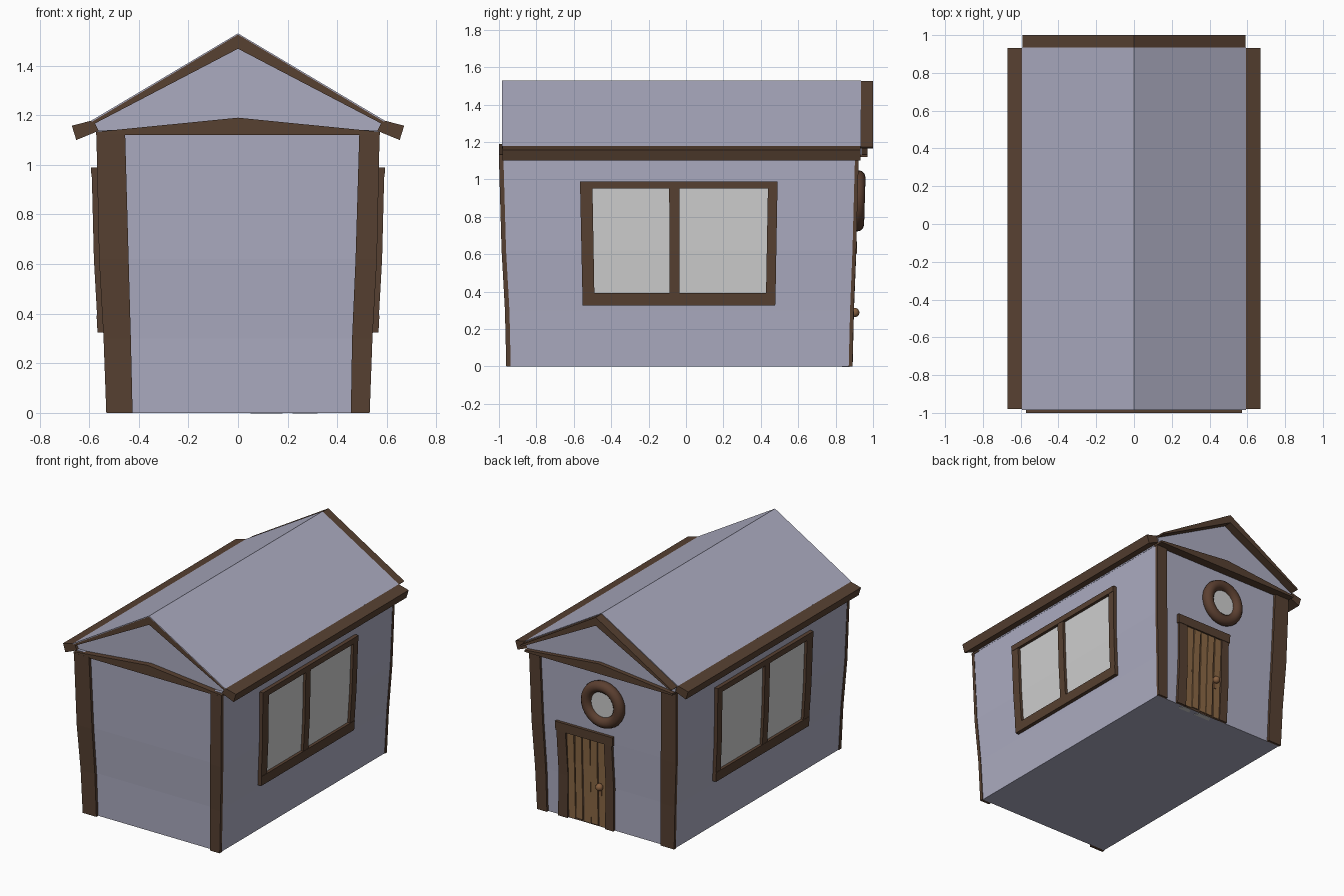
import bpy, bmesh, math, random
from mathutils import Matrix

if "Cube" in bpy.data.objects:
    bpy.data.objects.remove(bpy.data.objects["Cube"])

random.seed(4)


def material(name, rgb):
    m = bpy.data.materials.new(name)
    m.diffuse_color = (*rgb, 1)
    m.use_nodes = True
    m.node_tree.nodes["Principled BSDF"].inputs["Base Color"].default_value = m.diffuse_color
    return m


WALL = material("lavender_plaster", (0.41, 0.41, 0.53))
BEAM = material("dark_brown_timber", (0.095, 0.052, 0.031))
RING = material("reddish_brown_wood", (0.105, 0.05, 0.03))
DOOR = material("light_door_wood", (0.26, 0.14, 0.06))
KNOB = material("bronze_knob", (0.24, 0.115, 0.05))
GLASS = material("pale_glass", (0.62, 0.62, 0.62))


def finish(name, bm, mat, smooth=False):
    bmesh.ops.recalc_face_normals(bm, faces=bm.faces[:])
    me = bpy.data.meshes.new(name)
    bm.to_mesh(me)
    bm.free()
    me.materials.append(mat)
    for p in me.polygons:
        p.use_smooth = smooth
    ob = bpy.data.objects.new(name, me)
    bpy.context.collection.objects.link(ob)
    return ob


def loft(name, rings, mat):
    """Closed solid through a list of equal-length point rings."""
    bm = bmesh.new()
    vs = [[bm.verts.new(p) for p in r] for r in rings]
    n = len(vs[0])
    for a, b in zip(vs, vs[1:]):
        for i in range(n):
            bm.faces.new((a[i], a[(i + 1) % n], b[(i + 1) % n], b[i]))
    bm.faces.new(vs[0])
    bm.faces.new(vs[-1])
    return finish(name, bm, mat)


def prism(name, profile, y0, y1, mat):
    """Front-view (x, z) outline swept along y."""
    return loft(name, [[(x, y, z) for x, z in profile] for y in (y0, y1)], mat)


# Leaning wall outline: height, half width, front y, back y
LEVELS = [(0, .526, -.940, .873), (.3, .538, -.947, .880),
          (.62, .556, -.965, .893), (1.14, .569, -.980, .907)]


def wall_at(z, col):
    for a, b in zip(LEVELS, LEVELS[1:]):
        if z <= b[0]:
            break
    t = (z - a[0]) / (b[0] - a[0])
    return a[col] + t * (b[col] - a[col])


# Maps from (along wall, height, distance out of wall) to space
def right(a, z, d): return (wall_at(z, 1) + d, a, z)
def left(a, z, d): return (-wall_at(z, 1) - d, a, z)
def front(a, z, d): return (a, wall_at(z, 2) - d, z)
def back(a, z, d): return (a, wall_at(z, 3) + d, z)


def slab(name, side, levels, d0, d1, mat):
    """Plank on a wall; levels are (height, start, end)."""
    return loft(name, [[side(a0, z, d0), side(a1, z, d0), side(a1, z, d1), side(a0, z, d1)]
                       for z, a0, a1 in levels], mat)


# House body
loft("walls", [[(-w, f, z), (w, f, z), (w, b, z), (-w, b, z)] for z, w, f, b in LEVELS], WALL)

# Corner beams, one side wider than the other
for label, side, thick in (("front", front, .021), ("back", back, .017)):
    slab(label + "_left_beam", side, [(0, -.531, -.425), (.3, -.542, -.432),
         (.62, -.560, -.441), (1.125, -.571, -.455)], -.003, thick, BEAM)
    slab(label + "_right_beam", side, [(0, .455, .531), (.3, .460, .542),
         (.62, .474, .560), (1.125, .489, .571)], -.003, thick, BEAM)

# Gable, roof sheet and timber below it
prism("gable", [(-.57, 1.125), (.57, 1.125), (.583, 1.172), (0, 1.472), (-.583, 1.172)],
      -.96, .94, WALL)
prism("roof_sheet", [(-.592, 1.178), (0, 1.53), (.592, 1.178), (.588, 1.174), (0, 1.525),
                     (-.588, 1.174)], -.985, .935, WALL)
chevron = [(-.589, 1.174), (0, 1.526), (.589, 1.174), (.58, 1.165), (0, 1.468), (-.58, 1.165)]
prism("roof_timber", chevron, -.984, .935, BEAM)
prism("back_gable_trim", chevron, .935, 1.0, BEAM)

# Low triangular tie beams under each gable
tie = [(-.573, 1.12), (.573, 1.12), (.573, 1.133), (0, 1.19), (-.573, 1.133)]
prism("front_tie_beam", tie, -1.0, -.93, BEAM)
prism("back_tie_beam", tie, .89, .97, BEAM)

# Eaves boards
for label, s in (("left", -1), ("right", 1)):
    prism(label + "_eaves_board", [(s * .583, 1.18), (s * .67, 1.158), (s * .652, 1.10),
                                   (s * .562, 1.137)], -.98, .933, BEAM)

# Side windows
for label, side in (("left", left), ("right", right)):
    n = label + "_window_"
    slab(n + "glass", side, [(.36, -.52, .45), (.62, -.52, .45), (.97, -.53, .46)], 0, .006, GLASS)
    slab(n + "sill", side, [(.325, -.552, .477), (.392, -.554, .479)], -.005, .027, BEAM)
    slab(n + "head", side, [(.95, -.566, .489), (.99, -.567, .490)], -.005, .027, BEAM)
    for part, lv in (("front_post", [(.392, -.554, -.490), (.62, -.559, -.494), (.95, -.566, -.500)]),
                     ("back_post", [(.392, .428, .479), (.62, .432, .483), (.95, .438, .489)]),
                     ("mullion", [(.392, -.088, -.034), (.62, -.088, -.034), (.95, -.090, -.036)])):
        slab(n + part, side, lv, -.005, .025, BEAM)

# Door: backing, uneven planks and frame
slab("door_backing", back, [(0, -.01, .30), (.3, -.01, .30), (.62, -.01, .30)], 0, .003, BEAM)
pitch = .296 / 5
for i in range(5):
    x0 = -.003 + i * pitch
    lv = []
    for z in (.004 + random.uniform(0, .012), .2, .42, .615):
        w = random.uniform(-.004, .004)
        lv.append((z, x0 + .004 + w, x0 + pitch - .004 + w))
    slab(f"door_plank_{i + 1}", back, lv, 0, .009 + .002 * (i % 2), DOOR)
slab("door_jamb_left", back, [(0, -.060, .004), (.3, -.068, -.006), (.62, -.060, .0)], -.003, .018, BEAM)
slab("door_jamb_right", back, [(0, .295, .368), (.3, .286, .358), (.62, .298, .368)], -.003, .018, BEAM)
slab("door_lintel", back, [(.605, -.068, .373), (.668, -.070, .376)], -.003, .021, BEAM)

# Door knob and its small plate
slab("knob_plate", back, [(.225, .03, .052), (.31, .03, .052)], .008, .014, KNOB)
bm = bmesh.new()
bmesh.ops.create_uvsphere(bm, u_segments=16, v_segments=10, radius=.025,
                          matrix=Matrix.Translation((.04, .902, .288)))
finish("door_knob", bm, KNOB, True)

# Round window: ring and glass, leaning with the wall
lean = Matrix.Translation((0, .918, .885)) @ Matrix.Rotation(-math.pi / 2 - .03, 4, 'X')
bm = bmesh.new()
N, M = 32, 12
grid = [[bm.verts.new(((.126 + .038 * math.cos(v)) * math.cos(u),
                       (.126 + .038 * math.cos(v)) * math.sin(u), .038 * math.sin(v)))
         for v in (2 * math.pi * j / M for j in range(M))]
        for u in (2 * math.pi * i / N for i in range(N))]
for i in range(N):
    for j in range(M):
        k, l = (i + 1) % N, (j + 1) % M
        bm.faces.new((grid[i][j], grid[k][j], grid[k][l], grid[i][l]))
bm.transform(lean)
finish("round_window_ring", bm, RING, True)
bm = bmesh.new()
bmesh.ops.create_cone(bm, cap_ends=True, segments=32, radius1=.12, radius2=.12, depth=.009)
bm.transform(lean)
finish("round_window_glass", bm, GLASS)

# Pale slips under the doorway
for i, (x0, x1) in enumerate(((.05, .18), (.22, .32))):
    loft(f"threshold_slip_{i + 1}", [[(x0, .835, z), (x1, .835, z), (x1 - .02, .873, z), (x0 + .02, .873, z)]
                                     for z in (-.002, .001)], GLASS)
